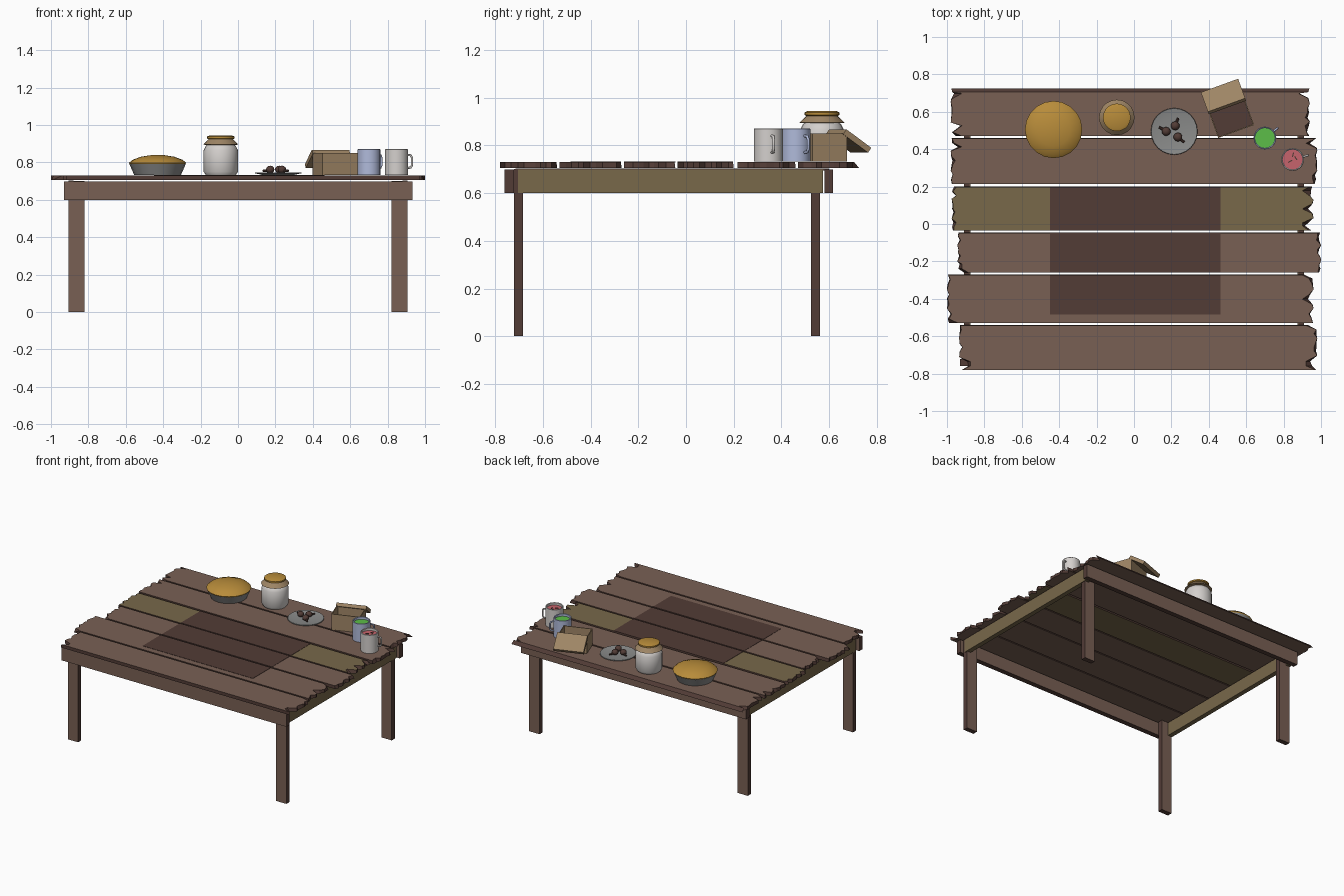
import bpy, bmesh, random
from math import sin, cos, pi, radians
from mathutils import Matrix, Vector

random.seed(4)
cube = bpy.data.objects.get("Cube")
if cube:
    bpy.data.objects.remove(cube, do_unlink=True)


def material(name, *rgb):
    lin = [((c / 255 + 0.055) / 1.055) ** 2.4 for c in rgb] + [1]
    m = bpy.data.materials.new(name)
    m.use_nodes = True
    m.diffuse_color = lin
    node = next(n for n in m.node_tree.nodes if n.type == 'BSDF_PRINCIPLED')
    node.inputs["Base Color"].default_value = lin
    return m


wood = material("wood", 121, 96, 84)
dark = material("dark wood", 82, 60, 54)
olive = material("olive wood", 120, 104, 74)
card = material("cardboard", 158, 133, 101)
gold = material("golden crust", 184, 140, 58)
grey = material("grey metal", 138, 139, 138)
white = material("white ceramic", 212, 208, 205)
blue = material("blue enamel", 176, 186, 218)
green = material("green drink", 92, 190, 72)
pink = material("pink drink", 198, 100, 108)


def finish(name, bm, mats, smooth=False):
    bmesh.ops.recalc_face_normals(bm, faces=bm.faces)
    mesh = bpy.data.meshes.new(name)
    bm.to_mesh(mesh)
    bm.free()
    for m in mats:
        mesh.materials.append(m)
    ob = bpy.data.objects.new(name, mesh)
    bpy.context.collection.objects.link(ob)
    if smooth:
        bpy.ops.object.select_all(action='DESELECT')
        ob.select_set(True)
        bpy.context.view_layer.objects.active = ob
        bpy.ops.object.shade_smooth_by_angle(angle=radians(35))
    return ob


def box(name, x, y, z, mats, axis=None, matrix=Matrix()):
    """Box from ranges; faces not facing the axis use the second material."""
    bm = bmesh.new()
    size = [r[1] - r[0] for r in (x, y, z)]
    mid = [(r[1] + r[0]) / 2 for r in (x, y, z)]
    bmesh.ops.create_cube(bm, size=1, matrix=Matrix.Translation(mid) @ Matrix.Diagonal((*size, 1)))
    bm.normal_update()
    for f in bm.faces:
        f.material_index = int(axis is not None and abs(f.normal[axis]) < 0.5)
    bm.transform(matrix)
    return finish(name, bm, mats)


def lathe(name, centre, profile, mats, bands=None, segs=20, smooth=True):
    """Revolve (radius, z) points; bands gives the material of each step."""
    bm = bmesh.new()
    rings = []
    for r, z in profile:
        n = 1 if r == 0 else segs
        rings.append([bm.verts.new((centre[0] + r * cos(2 * pi * i / segs),
                                    centre[1] + r * sin(2 * pi * i / segs), z)) for i in range(n)])
    for k, (a, b) in enumerate(zip(rings, rings[1:])):
        for i in range(segs):
            j = (i + 1) % segs
            quad = [a[i % len(a)], a[j % len(a)], b[j % len(b)], b[i % len(b)]]
            f = bm.faces.new(list(dict.fromkeys(quad)))
            f.material_index = bands[k] if bands else 0
    return finish(name, bm, mats, smooth)


# Table top: planks with splintered ends, dark edges
TOP, UNDER = 0.73, 0.706


def plank(name, x0, x1, y0, y1, mat, back_slope=0.003):
    top, low = [], []
    steps = 11
    for x, side in ((x0, 1), (x1, -1)):
        for i in range(steps):
            t = i / (steps - 1) if side < 0 else 1 - i / (steps - 1)
            inset = random.choice((0.004, 0.008, 0.012, 0.018, 0.025, 0.06))
            if i in (3, 7):
                inset = 0.0
            jitter = 0 if i in (0, steps - 1) else random.uniform(-0.006, 0.006)
            y = y0 + (y1 - y0) * t + jitter
            top.append((x + side * inset, y - back_slope * (t == 1), TOP))
            low.append((x + side * inset * random.uniform(0.2, 0.9), y, UNDER))
    bm = bmesh.new()
    a = [bm.verts.new(p) for p in top]
    b = [bm.verts.new(p) for p in low]
    bm.faces.new(a)
    bm.faces.new(b[::-1])
    for i in range(len(a)):
        j = (i + 1) % len(a)
        bm.faces.new((a[i], b[i], b[j], a[j])).material_index = 1
    finish(name, bm, [mat, dark])


plank("plank_back", -0.98, 0.94, 0.47, 0.725, wood, 0.02)
plank("plank_second", -0.98, 0.98, 0.215, 0.46, wood)
plank("plank_olive", -0.975, 0.96, -0.035, 0.2, olive)
plank("plank_fourth", -0.945, 1.0, -0.26, -0.045, wood)
plank("plank_fifth", -1.0, 0.96, -0.53, -0.27, wood)
plank("plank_front", -0.935, 0.98, -0.78, -0.54, wood)

# Dark stain over the middle planks
for i, (y0, y1) in enumerate(((-0.035, 0.197), (-0.26, -0.045), (-0.485, -0.272))):
    box(f"stain_{i + 1}", (-0.45, 0.463), (y0, y1), (TOP - 0.002, TOP + 0.002), [dark])

# Frame and legs
for name, y0, y1 in (("front", -0.76, -0.722), ("back", 0.58, 0.617)):
    box(name + "_apron", (-0.93, 0.933), (y0, y1), (0.6, 0.698), [wood, dark], 1)
for name, s in (("left", 1), ("right", -1)):
    xs = sorted((s * 0.875, s * 0.91))
    box(name + "_apron", xs, (-0.705, 0.575), (0.6, 0.698), [olive])
    box(name + "_stringer", sorted((s * 0.88, s * 0.905)), (-0.715, 0.6), (0.695, 0.704), [dark])
    for end, y in (("front", -0.72), ("back", 0.525)):
        box(f"{end}_{name}_leg", sorted((s * 0.82, s * 0.905)), (y, y + 0.037),
            (0, 0.7), [wood, dark], 1)

# Pie in a metal pan
pie = (-0.43, 0.505)
lathe("pie_pan", pie, [(0, 0.732), (0.125, 0.732), (0.15, 0.79), (0.14, 0.793), (0, 0.785)], [grey])
lathe("pie_crust", pie, [(0.148, 0.788), (0.153, 0.797), (0.135, 0.813), (0.09, 0.83),
                         (0.04, 0.838), (0, 0.84)], [gold])

# Jar with cloth collar and lid
lathe("jar", (-0.092, 0.57),
      [(0, 0.732), (0.08, 0.732), (0.092, 0.75), (0.092, 0.865), (0.08, 0.888), (0.074, 0.893),
       (0.095, 0.895), (0.072, 0.918), (0.066, 0.924), (0.074, 0.928), (0.074, 0.938),
       (0.06, 0.944), (0, 0.945)],
      [white, card, gold], [0] * 5 + [1] * 3 + [2] * 4)

# Plate with small dark morsels
lathe("plate", (0.215, 0.495), [(0, 0.732), (0.08, 0.732), (0.125, 0.742), (0.123, 0.746),
                                (0.08, 0.738), (0, 0.738)], [grey], segs=24)
for i, (x, y, a) in enumerate(((0.172, 0.495, 2.6), (0.22, 0.525, 1.2), (0.235, 0.465, -0.7))):
    bm = bmesh.new()
    bmesh.ops.create_uvsphere(bm, u_segments=10, v_segments=6, radius=0.024,
                              matrix=Matrix.Translation((x, y, 0.762)) @ Matrix.Diagonal((1, 1, 0.85, 1)))
    stem = Matrix.Translation((x + 0.025 * cos(a), y + 0.025 * sin(a), 0.755))
    stem = stem @ Matrix.Rotation(a, 4, 'Z') @ Matrix.Rotation(pi / 2, 4, 'Y')
    bmesh.ops.create_cone(bm, segments=8, radius1=0.009, radius2=0.006, depth=0.04,
                          cap_ends=True, matrix=stem)
    finish(f"morsel_{i + 1}", bm, [dark], True)

# Open cardboard box with its lid folded back
place = Matrix.Translation((0.52, 0.567, 0)) @ Matrix.Rotation(radians(20), 4, 'Z')
W, D, T, B, H = 0.102, 0.077, 0.006, 0.732, 0.85
box("carton_floor", (-W, W), (-D, D), (B, B + 0.006), [card], matrix=place)
box("carton_lining", (-W + T, W - T), (-D + T, D - T), (B + 0.006, B + 0.01), [dark], matrix=place)
for name, s in (("left", 1), ("right", -1)):
    box(f"carton_{name}_wall", sorted((s * W, s * (W - T))), (-D, D), (B, H), [card], matrix=place)
for name, s in (("back", 1), ("front", -1)):
    box(f"carton_{name}_wall", (-W, W), sorted((s * D, s * (D - T))), (B, H), [card], matrix=place)
hinge = place @ Matrix.Translation((0, D - 0.005, H + 0.015)) @ Matrix.Rotation(radians(-35), 4, 'X')
box("carton_lid", (-W - 0.004, W + 0.004), (0, 0.135), (-0.022, 0.003), [card], matrix=hinge)


# Mugs with drinks and handles
def mug(name, x, y, angle, mat, drink):
    r = 0.061
    lathe(name + "_mug", (x, y), [(0, 0.732), (r, 0.732), (r, 0.868), (r - 0.003, 0.871),
                                  (r - 0.008, 0.868), (r - 0.008, 0.852), (0, 0.852)],
          [mat, drink], [0] * 5 + [1])
    out = Vector((cos(angle), sin(angle), 0))
    curve = bpy.data.curves.new(name + "_handle", 'CURVE')
    curve.dimensions = '3D'
    curve.bevel_depth = 0.006
    curve.bevel_resolution = 2
    curve.use_fill_caps = True
    path = ((0.055, 0.84), (0.078, 0.838), (0.085, 0.825), (0.085, 0.785), (0.078, 0.772), (0.055, 0.77))
    line = curve.splines.new('POLY')
    line.points.add(len(path) - 1)
    for point, (d, z) in zip(line.points, path):
        point.co = (x + out.x * d, y + out.y * d, z, 1)
    curve.materials.append(mat)
    ob = bpy.data.objects.new(name + "_handle", curve)
    bpy.context.collection.objects.link(ob)


mug("blue", 0.7, 0.46, radians(38), blue, green)
mug("white", 0.848, 0.345, radians(15), white, pink)

# Berry bits floating in the pink drink
for i, (x, y, a) in enumerate(((0.835, 0.335, 0.5), (0.865, 0.352, 2.1), (0.85, 0.37, 1.3))):
    spot = Matrix.Translation((x, y, 0.853)) @ Matrix.Rotation(a, 4, 'Z')
    box(f"berry_bit_{i + 1}", (-0.012, 0.012), (-0.003, 0.003), (-0.002, 0.002), [dark], matrix=spot)
